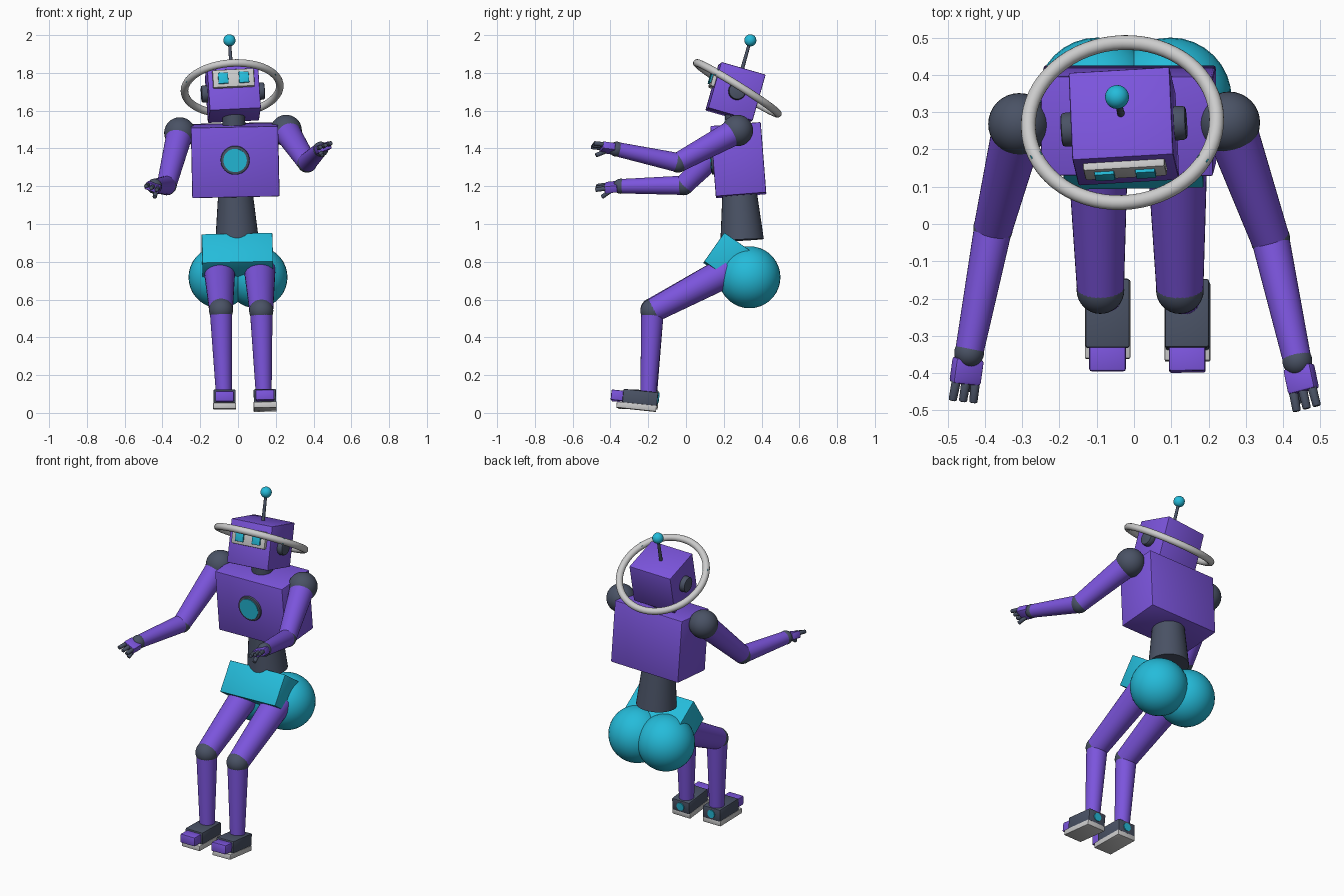
import bpy, bmesh
from math import radians, cos, sin, pi
from mathutils import Matrix, Vector, Euler

cube = bpy.data.objects.get("Cube")
if cube:
    bpy.data.objects.remove(cube, do_unlink=True)


def material(name, rgb):
    m = bpy.data.materials.new(name)
    m.use_nodes = True
    m.diffuse_color = (*rgb, 1)
    m.node_tree.nodes["Principled BSDF"].inputs["Base Color"].default_value = (*rgb, 1)
    return m


PURPLE = material("purple", (0.2, 0.09, 0.72))
CYAN = material("cyan", (0.018, 0.5, 0.7))
DARK = material("slate", (0.068, 0.085, 0.13))
SILVER = material("silver", (0.6, 0.6, 0.6))
made = []


def frame(loc, pitch=0, roll=0, yaw=0):
    rot = Matrix.Rotation(radians(yaw), 4, 'Z') @ Matrix.Rotation(radians(pitch), 4, 'X')
    return Matrix.Translation(loc) @ rot @ Matrix.Rotation(radians(roll), 4, 'Y')


def finish(name, bm, mat, matrix):
    mesh = bpy.data.meshes.new(name)
    bm.to_mesh(mesh)
    bm.free()
    mesh.materials.append(mat)
    ob = bpy.data.objects.new(name, mesh)
    ob.matrix_world = matrix
    bpy.context.scene.collection.objects.link(ob)
    made.append(ob)
    return ob


def box(name, size, mat, base, loc=(0, 0, 0), bevel=0.006):
    bm = bmesh.new()
    bmesh.ops.create_cube(bm, size=1, matrix=Matrix.Diagonal((*size, 1)))
    if bevel:
        bmesh.ops.bevel(bm, geom=bm.edges[:], offset=bevel, segments=2, profile=0.5, affect='EDGES')
    return finish(name, bm, mat, base @ Matrix.Translation(loc))


def ball(name, loc, r, mat, base=Matrix()):
    bm = bmesh.new()
    bmesh.ops.create_uvsphere(bm, u_segments=32, v_segments=18, radius=r)
    return finish(name, bm, mat, base @ Matrix.Translation(loc))


def limb(name, a, b, r1, r2, mat, base=Matrix(), bevel=0):
    """Tapered cylinder from a to b."""
    a, b = Vector(a), Vector(b)
    d = b - a
    bm = bmesh.new()
    bmesh.ops.create_cone(bm, cap_ends=True, segments=32, radius1=r1, radius2=r2, depth=d.length)
    if bevel:
        rim = [e for e in bm.edges if any(len(f.verts) > 4 for f in e.link_faces)]
        bmesh.ops.bevel(bm, geom=rim, offset=bevel, segments=2, profile=0.5, affect='EDGES')
    m = Matrix.Translation((a + b) / 2) @ d.to_track_quat('Z', 'Y').to_matrix().to_4x4()
    return finish(name, bm, mat, base @ m)


def torus(name, R, r, mat, base, major=64, minor=16):
    bm = bmesh.new()
    rings = []
    for i in range(major):
        t = 2 * pi * i / major
        ring = []
        for j in range(minor):
            p = 2 * pi * j / minor
            w = R + r * cos(p)
            ring.append(bm.verts.new((w * cos(t), w * sin(t), r * sin(p))))
        rings.append(ring)
    for i in range(major):
        a, b = rings[i], rings[(i + 1) % major]
        for j in range(minor):
            k = (j + 1) % minor
            bm.faces.new((a[j], b[j], b[k], a[k]))
    return finish(name, bm, mat, base)


# Head with face plate, eyes, ears and antenna
head = frame((-0.027, 0.262, 1.696), -16, -3, 2.5)
box("head", (0.272, 0.245, 0.254), PURPLE, head)
box("face_plate", (0.22, 0.03, 0.097), SILVER, head, (0, -0.128, 0.04))
for side, s in (("right", -1), ("left", 1)):
    box(side + "_eye", (0.053, 0.012, 0.06), CYAN, head, (s * 0.055, -0.146, 0.04), 0.002)
    limb(side + "_ear", (s * 0.13, 0, 0), (s * 0.168, 0, 0), 0.047, 0.045, DARK, head, 0.008)
limb("antenna_rod", (0, 0, 0.12), (0, 0, 0.285), 0.01, 0.008, DARK, head)
ball("antenna_ball", (0, 0, 0.288), 0.032, CYAN, head)

# Halo ring around the head with two small lights
halo = frame((-0.031, 0.272, 1.718), -32, -3.5, 0)
torus("halo_ring", 0.253, 0.02, SILVER, halo)
for side, angle in (("right", 204), ("left", -31)):
    turn = halo @ Matrix.Rotation(radians(angle), 4, 'Z')
    box(side + "_halo_light", (0.03, 0.01, 0.03), CYAN, turn, (0.253, 0, 0), 0)

# Torso, neck and chest light
torso = frame((-0.015, 0.277, 1.338), 4.5, -1.2, 0)
box("torso", (0.462, 0.268, 0.374), PURPLE, torso)
limb("neck", (-0.02, 0.27, 1.5), (-0.025, 0.265, 1.62), 0.06, 0.06, DARK)
limb("chest_rim", (0, -0.12, 0.01), (0, -0.145, 0.01), 0.078, 0.076, DARK, torso, 0.004)
limb("chest_light", (0, -0.13, 0.01), (0, -0.149, 0.01), 0.062, 0.062, CYAN, torso)

# Waist, pelvis and rear
limb("waist", (-0.005, 0.297, 0.915), (-0.014, 0.283, 1.18), 0.115, 0.09, DARK)
box("pelvis", (0.374, 0.2, 0.186), CYAN, frame((-0.003, 0.229, 0.817), -35, -1.5, 0), bevel=0.003)
for side, s in (("right", -1), ("left", 1)):
    ball(side + "_rear", (s * 0.098, 0.336, 0.718), 0.164, CYAN)

# Legs and feet
legs = (
    ("right", (-0.098, 0.23, 0.755), (-0.09, -0.177, 0.545), (-0.075, -0.195, 0.1),
     frame((-0.071, -0.25, 0.06), -1, 0, 0)),
    ("left", (0.115, 0.23, 0.755), (0.123, -0.177, 0.54), (0.136, -0.2, 0.1),
     frame((0.143, -0.255, 0.056), -6, -1, 0)),
)
for side, hip, knee, ankle, foot in legs:
    limb(side + "_thigh", hip, knee, 0.083, 0.063, PURPLE)
    ball(side + "_knee", knee, 0.064, DARK)
    limb(side + "_shin", knee, ankle, 0.06, 0.042, PURPLE)
    box(side + "_foot", (0.118, 0.185, 0.075), DARK, foot, (0, 0.01, 0.025))
    box(side + "_toe", (0.098, 0.08, 0.055), PURPLE, foot, (0, -0.105, 0.025))
    box(side + "_sole", (0.122, 0.212, 0.032), SILVER, foot, (0, -0.005, -0.024), 0.004)
    limb(side + "_heel_light", (0, 0.09, 0.025), (0, 0.108, 0.025), 0.024, 0.024, CYAN, foot)

# Arms and hands
arms = (
    ("right", -1, (-0.308, 0.268, 1.482), (-0.378, -0.012, 1.205), (-0.442, -0.345, 1.2), (-0.46, -0.475, 1.187)),
    ("left", 1, (0.255, 0.272, 1.495), (0.366, -0.042, 1.325), (0.438, -0.367, 1.396), (0.465, -0.495, 1.414)),
)
for side, s, shoulder, elbow, wrist, tip in arms:
    ball(side + "_shoulder", shoulder, 0.083, DARK)
    limb(side + "_upper_arm", shoulder, elbow, 0.07, 0.052, PURPLE)
    ball(side + "_elbow", elbow, 0.053, DARK)
    limb(side + "_forearm", elbow, wrist, 0.051, 0.038, PURPLE)
    ball(side + "_wrist", wrist, 0.04, DARK)
    # hand space: y runs from fingertips to wrist
    y = (Vector(wrist) - Vector(tip)).normalized()
    x = y.cross(Vector((0, 0, 1))).normalized()
    rot = Matrix((x, y, x.cross(y))).transposed().to_4x4()
    hand = Matrix.Translation(wrist) @ rot @ Matrix.Rotation(radians(-s * 20), 4, 'Y')
    box(side + "_palm", (0.08, 0.07, 0.042), PURPLE, hand, (0, -0.05, 0), 0.008)
    for i, fx in enumerate((-0.027, 0, 0.027)):
        limb(f"{side}_finger_{i + 1}", (fx, -0.07, 0.006), (fx * 1.1, -0.133, 0.004),
             0.0125, 0.011, DARK, hand, 0.004)
    limb(side + "_thumb", (-s * 0.022, -0.055, -0.012), (-s * 0.03, -0.105, -0.04),
         0.0125, 0.011, DARK, hand, 0.004)

# Smooth shading with sharp edges kept
bpy.ops.object.select_all(action='DESELECT')
for ob in made:
    ob.select_set(True)
bpy.context.view_layer.objects.active = made[0]
bpy.ops.object.shade_smooth_by_angle(angle=radians(35))
